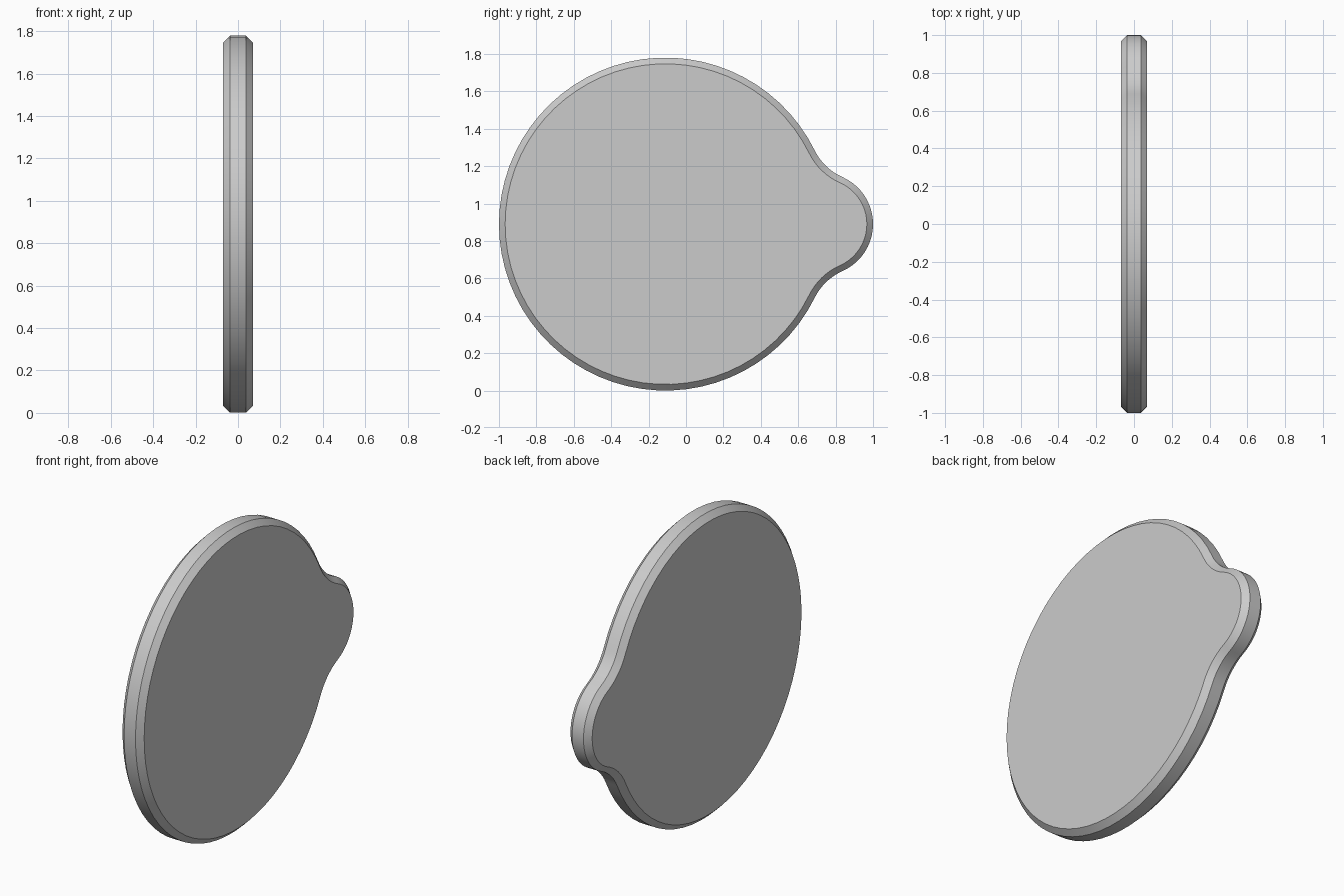
import bpy, bmesh
from math import acos, atan2, cos, sin, pi, radians

if "Cube" in bpy.data.objects:
    bpy.data.objects.remove(bpy.data.objects["Cube"])

R, BUMP, FILLET = 0.89, 0.275, 0.30      # outline radii
CY, BY, CZ = -0.11, 0.725, 0.89          # disc centre, bump centre, height
HALF, CHAMFER = 0.07, 0.033              # half thickness, edge chamfer

# Fillet circle tangent to both the disc and the bump
d1, d2, d = R + FILLET, BUMP + FILLET, BY - CY
a = acos((d1 * d1 + d * d - d2 * d2) / (2 * d1 * d))
fy, fz = CY + d1 * cos(a), d1 * sin(a)
b = atan2(fz, fy - BY)


def arc(cy, cz, r, start, end, n):
    return [(cy + r * cos(start + (end - start) * i / n),
             cz + r * sin(start + (end - start) * i / n)) for i in range(n + 1)]


def outline(inset):
    """Closed outline: half is drawn from bump tip to far side, then mirrored."""
    half = arc(BY, 0, BUMP - inset, 0, b, 10)
    half += arc(fy, fz, FILLET + inset, b + pi, a + pi, 8)[1:]
    half += arc(CY, 0, R - inset, a, pi, 30)[1:]
    return half + [(y, -z) for y, z in half[-2:0:-1]]


# Disc with a rounded bump: four stacked outlines, capped both sides
bm = bmesh.new()
loops = []
for x, inset in ((-HALF, CHAMFER), (-HALF + CHAMFER, 0),
                 (HALF - CHAMFER, 0), (HALF, CHAMFER)):
    loops.append([bm.verts.new((x, y, z + CZ)) for y, z in outline(inset)])
for lo, hi in zip(loops, loops[1:]):
    for i in range(len(lo)):
        j = (i + 1) % len(lo)
        bm.faces.new((lo[i], lo[j], hi[j], hi[i]))
bm.faces.new(loops[0])
bm.faces.new(loops[-1])
bmesh.ops.recalc_face_normals(bm, faces=bm.faces)

mesh = bpy.data.meshes.new("bumped_disc")
bm.to_mesh(mesh)
bm.free()
disc = bpy.data.objects.new("bumped_disc", mesh)
bpy.context.collection.objects.link(disc)
bpy.context.view_layer.objects.active = disc
disc.select_set(True)
bpy.ops.object.shade_smooth_by_angle(angle=radians(30))
